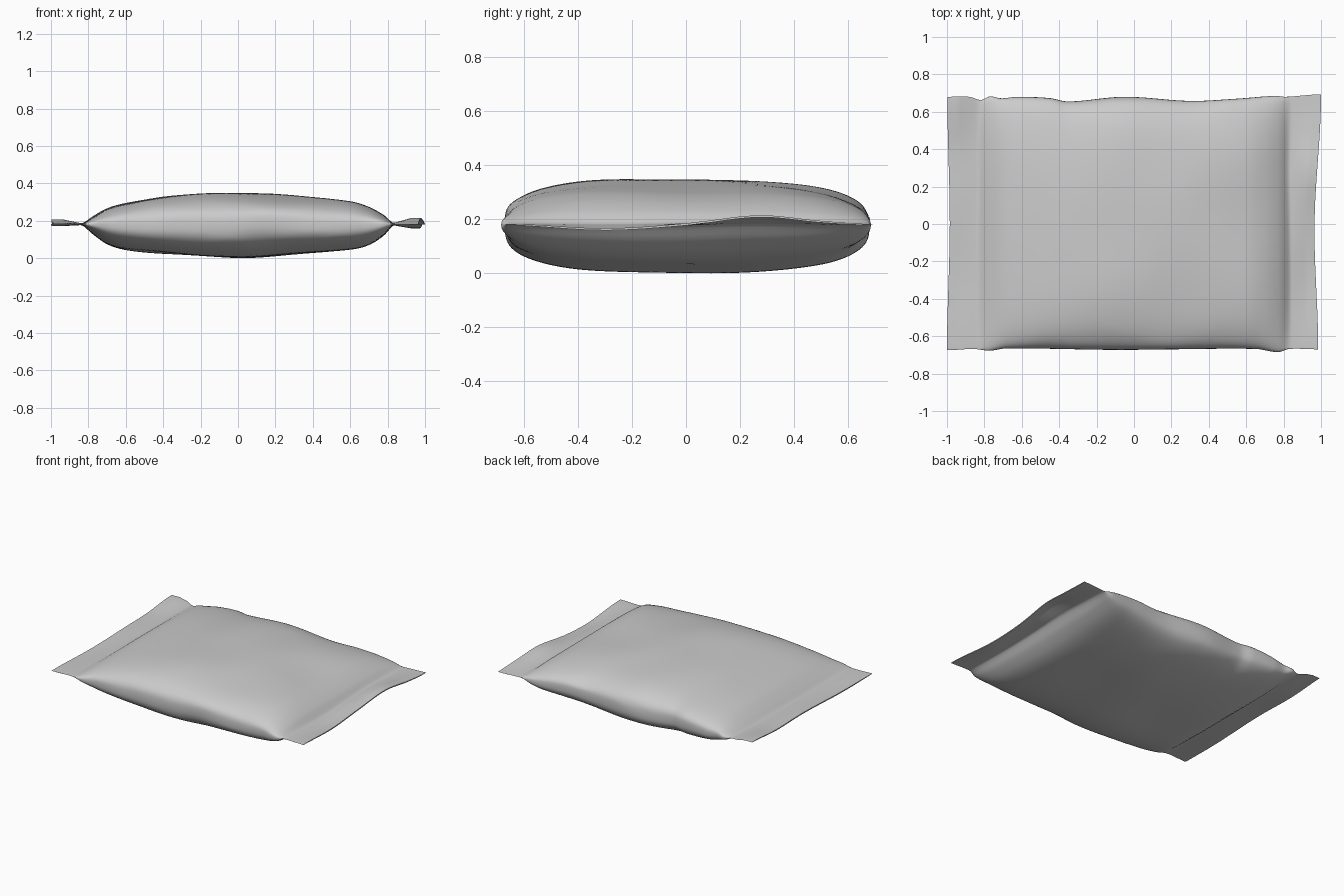
import bpy, bmesh, math
from mathutils import noise, Vector

if "Cube" in bpy.data.objects:
    bpy.data.objects.remove(bpy.data.objects["Cube"])


def curve(pts, x):
    """Smooth Hermite interpolation through (x, value) points."""
    if x <= pts[0][0]:
        return pts[0][1]
    if x >= pts[-1][0]:
        return pts[-1][1]
    i = max(k for k in range(len(pts) - 1) if pts[k][0] <= x)

    def slope(k):
        if 0 < k < len(pts) - 1:
            return (pts[k + 1][1] - pts[k - 1][1]) / (pts[k + 1][0] - pts[k - 1][0])
        return 0
    (x0, a), (x1, b) = pts[i], pts[i + 1]
    h = x1 - x0
    t = (x - x0) / h
    return (a * (1 + 2 * t) * (1 - t) ** 2 + h * slope(i) * t * (1 - t) ** 2
            + b * t * t * (3 - 2 * t) + h * slope(i + 1) * t * t * (t - 1))


# Filled height above and below the seal plane, along x
MID = 0.19
UP = [(-1, .004), (-.86, .004), (-.83, .007), (-.78, .04), (-.7, .085), (-.6, .115), (-.4, .148),
      (-.1, .166), (.3, .15), (.6, .122), (.7, .093), (.78, .05), (.83, .007), (.86, .004), (1, .004)]
DOWN = [(-1, .004), (-.86, .004), (-.83, .007), (-.78, .05), (-.7, .105), (-.6, .135), (-.4, .158),
        (0, .18), (.3, .162), (.6, .135), (.7, .11), (.78, .06), (.83, .007), (.86, .004), (1, .004)]
# Back and front edge outlines in plan
BACK = [(-1, .68), (-.88, .68), (-.82, .663), (-.77, .682), (-.71, .672), (-.62, .68), (-.45, .673),
        (-.35, .655), (-.05, .68), (.3, .658), (.55, .67), (.75, .685), (.81, .68), (1, .693)]
FRONT = [(-1, -.675), (-.86, -.668), (-.77, -.677), (-.68, -.665), (-.1, -.673), (.2, -.67),
         (.65, -.668), (.77, -.685), (.83, -.668), (1, -.67)]
# Outer edge and ripple of each end seal, along y
LEFT_X = [(-.68, -1), (0, -.985), (.68, -.998)]
RIGHT_X = [(-.67, .985), (0, .965), (.69, 1)]
LEFT_Z = [(-.68, .0), (-.3, -.006), (.1, .004), (.4, .005), (.68, .025)]
RIGHT_Z = [(-.68, .0), (-.3, -.018), (0, .0), (.27, .03), (.5, .01), (.68, .0)]

COLS, RING = 130, 112


def point(u, k):
    a = 2 * math.pi * k / RING
    c, s = math.cos(a), math.sin(a)
    up, down = curve(UP, u), curve(DOWN, u)
    fill = min(1, (up + down) / .3)
    p = 2 / 2.9
    yn = math.copysign(abs(c) ** p, c)
    zn = math.copysign(abs(s) ** p, s) if k % (RING // 2) else 0
    back, front = curve(BACK, u), curve(FRONT, u)
    y = yn * (back if yn > 0 else -front)
    z = zn * (up if zn > 0 else down) * (1 - .05 * y)
    # Soft wrinkles in the film and dents along the long sides
    n = noise.noise(Vector((u * 2.3 + 5, y * 2.3, zn * .8)))
    z += n * .012 * fill * abs(zn)
    side = abs(yn) ** 6 * (1 - abs(zn)) * fill
    z += side * .02 * noise.noise(Vector((u * 3, yn * 2, 7)))
    dent = noise.noise(Vector((u * 4, yn * 3, zn * 2 + 2)))
    y -= math.copysign(.02, yn) * max(0, dent) * fill * abs(yn) ** 4 * abs(zn)
    # Rippled end seals
    x = u
    f = max(0, (abs(u) - .82) / .18)
    ex, ez = (RIGHT_X, RIGHT_Z) if u > 0 else (LEFT_X, LEFT_Z)
    x += (curve(ex, y) - math.copysign(1, u)) * f
    z += curve(ez, y) * min(1, f * 1.5)
    return x, y, MID + z


# Pillow bag: rings swept along x, finer near the seals
bm = bmesh.new()
rings = []
for i in range(COLS + 1):
    t = 2 * i / COLS - 1
    u = t + .1 * math.sin(math.pi * t)
    rings.append([bm.verts.new(point(u, k)) for k in range(RING)])
for a, b in zip(rings, rings[1:]):
    for k in range(RING):
        j = (k + 1) % RING
        bm.faces.new((a[k], a[j], b[j], b[k]))
# Close the thin outer edges of both seals
for r in (rings[0], rings[-1]):
    for k in range(RING // 2):
        quad = [r[k], r[k + 1], r[RING - k - 1], r[-k]]
        bm.faces.new(list(dict.fromkeys(quad)))
bmesh.ops.recalc_face_normals(bm, faces=bm.faces)
low = min(v.co.z for v in bm.verts)
bmesh.ops.translate(bm, verts=bm.verts, vec=(0, 0, -low))

mesh = bpy.data.meshes.new("pillow_bag")
bm.to_mesh(mesh)
bm.free()
bag = bpy.data.objects.new("pillow_bag", mesh)
bpy.context.collection.objects.link(bag)
bpy.context.view_layer.objects.active = bag
bag.select_set(True)
bpy.ops.object.shade_smooth_by_angle(angle=math.radians(50))
